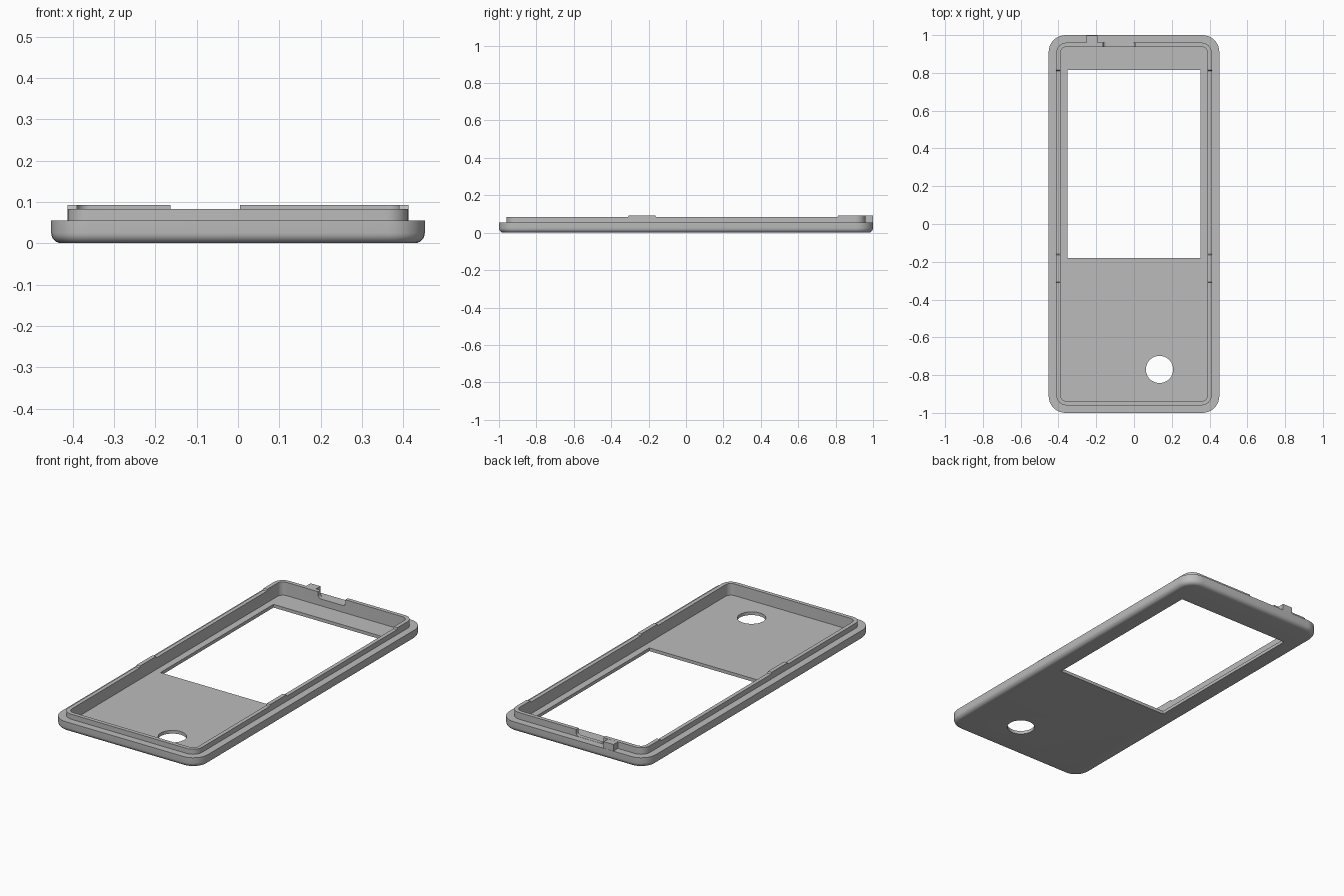
import bpy, bmesh, math
from mathutils import Matrix, Vector

cube = bpy.data.objects.get("Cube")
if cube:
    bpy.data.objects.remove(cube)

grey = bpy.data.materials.new("matte_grey")
grey.use_nodes = True
COLOR = (0.5, 0.5, 0.5, 1)
grey.diffuse_color = COLOR
grey.node_tree.nodes["Principled BSDF"].inputs["Base Color"].default_value = COLOR

HALF_X, HALF_Y = 0.452, 1.0
RIM_Z, LIP_Z, LOW_LIP_Z, FLOOR_Z = 0.055, 0.092, 0.083, 0.018


def make_object(name, bm):
    bmesh.ops.recalc_face_normals(bm, faces=bm.faces)
    mesh = bpy.data.meshes.new(name)
    bm.to_mesh(mesh)
    bm.free()
    mesh.materials.append(grey)
    obj = bpy.data.objects.new(name, mesh)
    bpy.context.collection.objects.link(obj)
    return obj


def rounded_loop(bm, hx, hy, r, z, steps=8):
    """Ring of vertices around a rounded rectangle."""
    verts = []
    for i, (sx, sy) in enumerate([(1, 1), (-1, 1), (-1, -1), (1, -1)]):
        for k in range(steps + 1):
            a = (i + k / steps) * math.pi / 2
            verts.append(bm.verts.new((sx * (hx - r) + r * math.cos(a),
                                       sy * (hy - r) + r * math.sin(a), z)))
    return verts


def prism(name, points, direction):
    """Extrude a closed outline of 3D points."""
    bm = bmesh.new()
    face = bm.faces.new([bm.verts.new(p) for p in points])
    ext = bmesh.ops.extrude_face_region(bm, geom=[face])
    moved = [v for v in ext["geom"] if isinstance(v, bmesh.types.BMVert)]
    bmesh.ops.translate(bm, verts=moved, vec=Vector(direction))
    return make_object(name, bm)


def box(name, x0, x1, y0, y1, z0, z1):
    return prism(name, [(x0, y0, z0), (x1, y0, z0), (x1, y1, z0), (x0, y1, z0)],
                 (0, 0, z1 - z0))


def cut(target, cutter):
    mod = target.modifiers.new("cut", "BOOLEAN")
    mod.operation = "DIFFERENCE"
    mod.solver = "EXACT"
    mod.object = cutter
    bpy.context.view_layer.objects.active = target
    bpy.ops.object.modifier_apply(modifier=mod.name)
    bpy.data.objects.remove(cutter)


# Tray: filleted underside, rim step, thin lip, inner pocket
bm = bmesh.new()
FILLET, CORNER = 0.025, 0.09
loops = []
for k in range(7):
    a = k / 6 * math.pi / 2
    inset = FILLET * (1 - math.sin(a))
    loops.append(rounded_loop(bm, HALF_X - inset, HALF_Y - inset, CORNER - inset,
                              FILLET * (1 - math.cos(a))))
for hx, hy, r, z in [(HALF_X, HALF_Y, CORNER, RIM_Z),
                     (0.412, 0.96, 0.055, RIM_Z), (0.412, 0.96, 0.055, LIP_Z),
                     (0.39, 0.938, 0.033, LIP_Z), (0.39, 0.938, 0.033, FLOOR_Z)]:
    loops.append(rounded_loop(bm, hx, hy, r, z))
for low, high in zip(loops, loops[1:]):
    n = len(low)
    for i in range(n):
        j = (i + 1) % n
        bm.faces.new((low[i], low[j], high[j], high[i]))
bm.faces.new(loops[0])
bm.faces.new(loops[-1])
case = make_object("front_case", bm)

# Screen window
cut(case, box("window_cutter", -0.352, 0.352, -0.18, 0.815, -0.1, 0.05))

# Round button hole
bm = bmesh.new()
bmesh.ops.create_cone(bm, cap_ends=True, segments=48, radius1=0.072, radius2=0.072,
                      depth=0.3, matrix=Matrix.Translation((0.135, -0.77, 0)))
cut(case, make_object("button_cutter", bm))

# Lowered stretches of lip, with short ramps at their ends
for y0, y1 in [(-1.2, -0.31), (-0.16, 0.81)]:
    ramp = 0.008
    outline = [(-0.6, y0, LOW_LIP_Z), (-0.6, y1, LOW_LIP_Z),
               (-0.6, y1 + ramp, 0.1), (-0.6, y0 - ramp, 0.1)]
    cut(case, prism("lip_cutter", outline, (1.2, 0, 0)))

# Connector notch in the back lip, with rounded lower corners
x0, x1, r, base = -0.163, 0.005, 0.018, RIM_Z + 0.001
outline = [(x1, 0.9, 0.12), (x0, 0.9, 0.12)]
for cx, start in [(x0 + r, math.pi), (x1 - r, 1.5 * math.pi)]:
    for k in range(7):
        a = start + k / 6 * math.pi / 2
        outline.append((cx + r * math.cos(a), 0.9, base + r + r * math.sin(a)))
cut(case, prism("notch_cutter", outline, (0, 0.2, 0)))

# Small tab standing on the back rim
tab = box("back_tab", -0.252, -0.192, 0.95, 0.999, 0.045, LIP_Z - 0.0005)

# Smooth rounded surfaces, keep hard edges
bpy.ops.object.select_all(action="DESELECT")
case.select_set(True)
bpy.context.view_layer.objects.active = case
bpy.ops.object.shade_smooth_by_angle(angle=math.radians(30))
